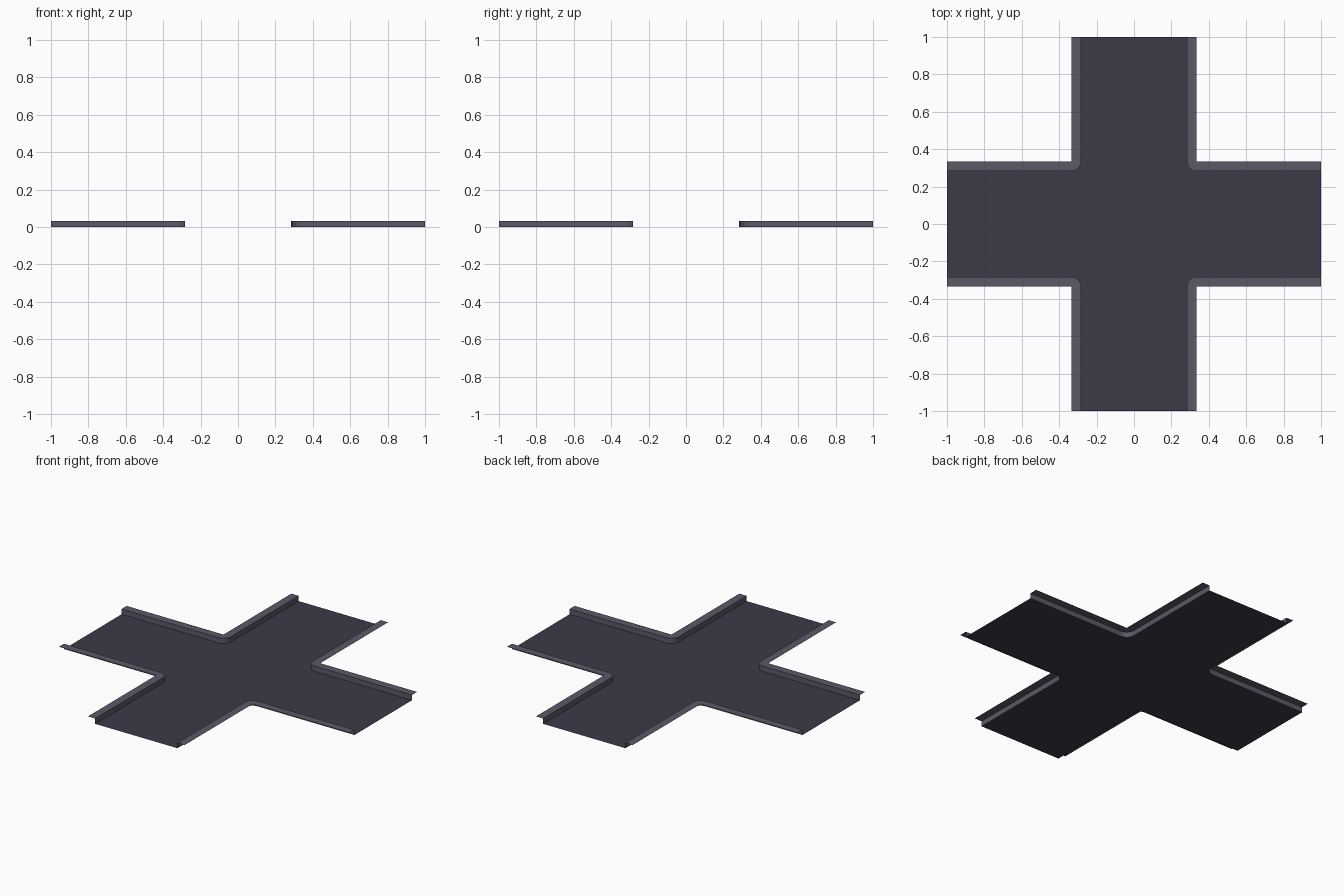
import bpy, bmesh, math
from mathutils import Matrix

if "Cube" in bpy.data.objects:
    bpy.data.objects.remove(bpy.data.objects["Cube"])

INNER, OUTER, TOP, END = 0.283, 0.333, 0.033, 1.0
R = OUTER - INNER
SEG = 4

def material(name, rgb):
    m = bpy.data.materials.new(name)
    m.diffuse_color = (*rgb, 1)
    m.use_nodes = True
    m.node_tree.nodes["Principled BSDF"].inputs["Base Color"].default_value = m.diffuse_color
    return m

asphalt = material("dark asphalt", (0.045, 0.042, 0.064))
kerb_grey = material("kerb grey", (0.105, 0.099, 0.133))

def make_object(name, bm, mat):
    me = bpy.data.meshes.new(name)
    bm.to_mesh(me)
    bm.free()
    me.materials.append(mat)
    ob = bpy.data.objects.new(name, me)
    bpy.context.collection.objects.link(ob)
    return ob

# Inner kerb line of one quadrant: straight, rounded corner, straight
arc = [(OUTER - R * math.cos(a), OUTER - R * math.sin(a))
       for a in (math.pi / 2 * i / SEG for i in range(SEG + 1))]
line = [(INNER, END)] + arc + [(END, INNER)]
# Matching outer line, meeting in a sharp corner
outer = [(OUTER, END)] + [(OUTER, OUTER)] * len(arc) + [(END, OUTER)]

def spin(k):
    return Matrix.Rotation(k * math.pi / 2, 4, 'Z')

# Road surface: centre patch and four arms filled as one flat cross
bm = bmesh.new()
outline = []
for k in range(4):
    # clockwise line reversed, so the whole outline runs anticlockwise
    for x, y in reversed(line):
        outline.append(bm.verts.new(spin(k) @ bm.verts.new((x, y, 0)).co))
bmesh.ops.delete(bm, geom=[v for v in bm.verts if v not in set(outline)], context='VERTS')
face = bm.faces.new(outline)
if face.normal.z < 0:
    face.normal_flip()
bmesh.ops.triangulate(bm, faces=[face])
bmesh.ops.recalc_face_normals(bm, faces=bm.faces)
if sum(f.normal.z for f in bm.faces) < 0:
    bmesh.ops.reverse_faces(bm, faces=bm.faces)
make_object("road_surface", bm, asphalt)

# Kerbs: upright wall facing the road plus a flat ledge, one per corner
for k, name in enumerate(("back_right", "back_left", "front_left", "front_right")):
    bm = bmesh.new()
    low = [bm.verts.new((x, y, 0)) for x, y in line]
    high = [bm.verts.new((x, y, TOP)) for x, y in line]
    out = [bm.verts.new((x, y, TOP)) for x, y in outer]
    for i in range(len(line) - 1):
        bm.faces.new((low[i + 1], low[i], high[i], high[i + 1]))
        bm.faces.new((high[i + 1], high[i], out[i], out[i + 1]))
    bmesh.ops.remove_doubles(bm, verts=bm.verts, dist=1e-5)
    bmesh.ops.transform(bm, matrix=spin(k), verts=bm.verts)
    bm.normal_update()
    if max(bm.faces, key=lambda f: abs(f.normal.z)).normal.z < 0:
        bmesh.ops.reverse_faces(bm, faces=bm.faces)
    make_object("kerb_" + name, bm, kerb_grey)
